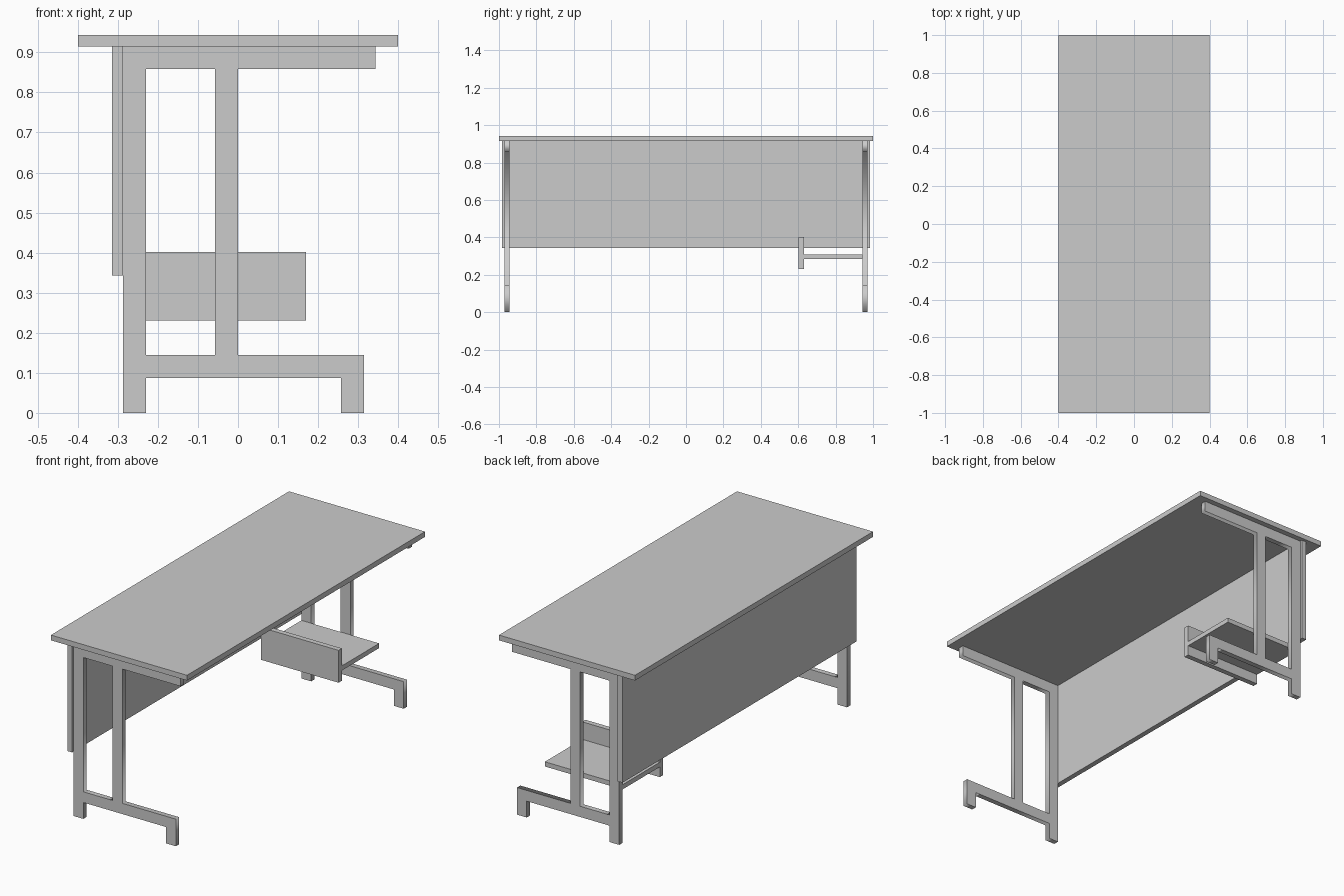
import bpy, math

if "Cube" in bpy.data.objects:
    bpy.data.objects.remove(bpy.data.objects["Cube"])


def box(name, x, y, z):
    """Box from (min, max) ranges on each axis."""
    bpy.ops.mesh.primitive_cube_add(size=1)
    ob = bpy.context.object
    ob.name = ob.data.name = name
    for v in ob.data.vertices:
        v.co = [r[0] if c < 0 else r[1] for c, r in zip(v.co, (x, y, z))]
    return ob


def plate(name, outlines, y, thickness):
    """Flat x-z profile (inner outlines become holes), extruded along y."""
    cu = bpy.data.curves.new(name, 'CURVE')
    cu.dimensions, cu.fill_mode, cu.extrude = '2D', 'BOTH', thickness / 2
    for pts in outlines:
        sp = cu.splines.new('POLY')
        sp.points.add(len(pts) - 1)
        for p, (px, pz) in zip(sp.points, pts):
            p.co = (px, pz, 0, 1)
        sp.use_cyclic_u = True
    ob = bpy.data.objects.new(name, cu)
    bpy.context.collection.objects.link(ob)
    ob.rotation_euler = (math.pi / 2, 0, 0)
    ob.location.y = y
    bpy.ops.object.select_all(action='DESELECT')
    ob.select_set(True)
    bpy.context.view_layer.objects.active = ob
    bpy.ops.object.convert(target='MESH')
    return bpy.context.object


# Table top and rear modesty panel
box("table_top", (-0.4, 0.4), (-1, 1), (0.915, 0.943))
box("modesty_panel", (-0.315, -0.287), (-0.984, 0.984), (0.343, 0.915))

# Side frames: posts, top rail, bottom rail and front foot in one outline
frame = [(-0.287, 0), (-0.23, 0), (-0.23, 0.087), (0.257, 0.087), (0.257, 0),
         (0.314, 0), (0.314, 0.144), (0, 0.144), (0, 0.858), (0.343, 0.858),
         (0.343, 0.915), (-0.287, 0.915)]
window = [(-0.23, 0.144), (-0.057, 0.144), (-0.057, 0.858), (-0.23, 0.858)]
for side, label in ((-1, "front"), (1, "back")):
    plate(label + "_leg_frame", (frame, window), side * 0.957, 0.028)

# Low side shelf with its upright board
box("shelf", (-0.287, 0.17), (0.63, 0.943), (0.284, 0.309))
box("shelf_side_board", (-0.287, 0.17), (0.602, 0.63), (0.23, 0.402))
